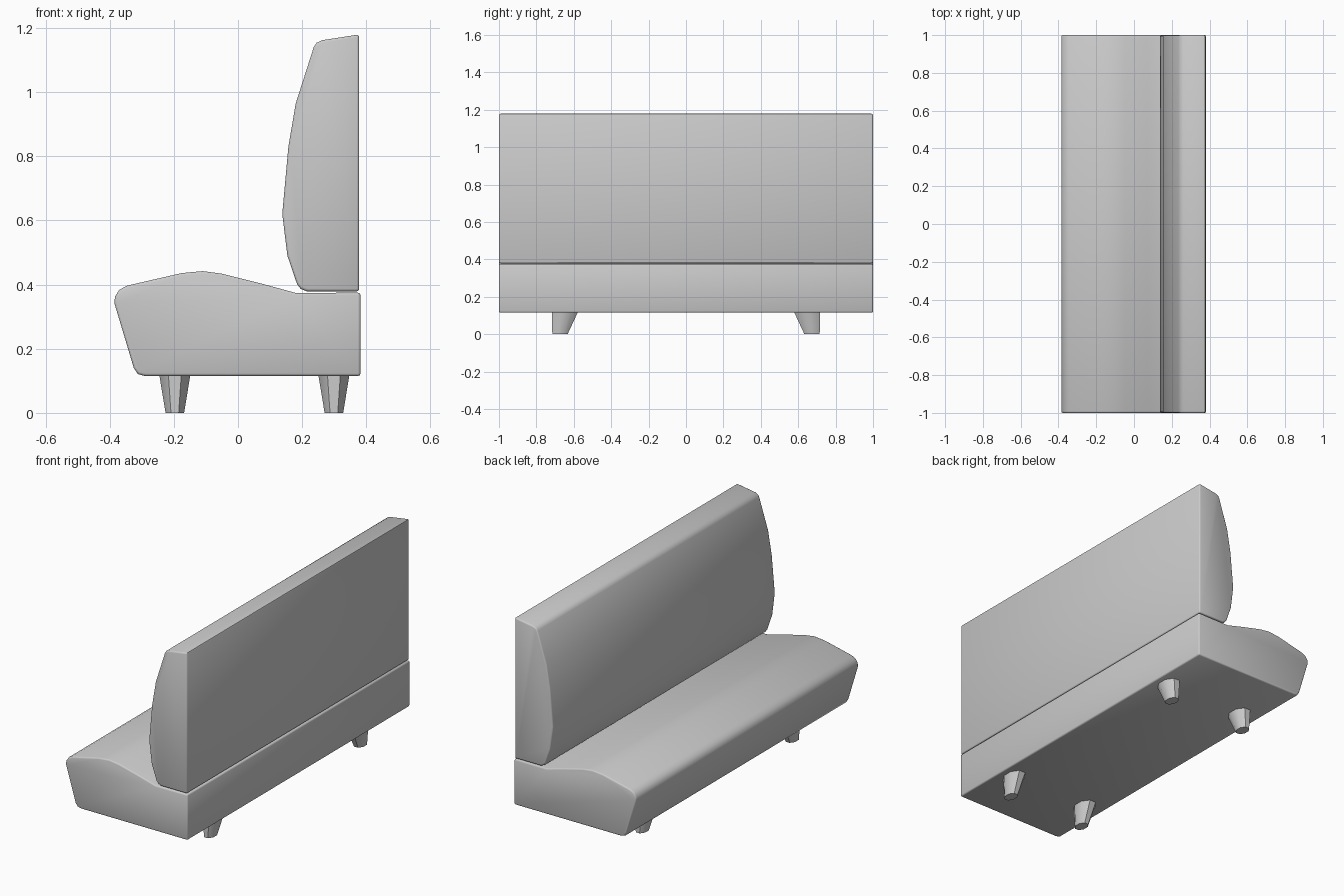
import bpy, bmesh, math

if "Cube" in bpy.data.objects:
    bpy.data.objects.remove(bpy.data.objects["Cube"])


def finish(obj, angle):
    bpy.ops.object.select_all(action='DESELECT')
    obj.select_set(True)
    bpy.context.view_layer.objects.active = obj
    bpy.ops.object.shade_smooth_by_angle(angle=math.radians(angle))


def make_object(name, bm):
    bmesh.ops.recalc_face_normals(bm, faces=bm.faces[:])
    mesh = bpy.data.meshes.new(name)
    bm.to_mesh(mesh)
    bm.free()
    obj = bpy.data.objects.new(name, mesh)
    bpy.context.collection.objects.link(obj)
    return obj


def cushion(name, profile):
    """Extrude an x-z side profile across the full width and soften its edges."""
    bm = bmesh.new()
    face = bm.faces.new([bm.verts.new((x, -1, z)) for x, z in profile])
    ext = bmesh.ops.extrude_face_region(bm, geom=[face], use_keep_orig=True)
    for v in ext["geom"]:
        if isinstance(v, bmesh.types.BMVert):
            v.co.y = 1
    bmesh.ops.recalc_face_normals(bm, faces=bm.faces[:])
    sharp = [e for e in bm.edges if e.calc_face_angle(0) > math.radians(50)]
    bmesh.ops.bevel(bm, geom=sharp, offset=0.008, segments=2, profile=0.5,
                    affect='EDGES', clamp_overlap=True)
    obj = make_object(name, bm)
    finish(obj, 50)
    return obj


def leg(name, x, side):
    """Tapered oval foot, with its outer side upright."""
    bm = bmesh.new()
    rings = []
    for z, cy, rx, ry in ((0, 0.674, 0.029, 0.041), (0.122, 0.646, 0.049, 0.07)):
        ring = []
        for i in range(8):
            a = math.radians(22.5 + 45 * i)
            k = 1 / math.cos(math.radians(22.5))
            ring.append(bm.verts.new((x + rx * k * math.cos(a),
                                      side * (cy + ry * k * math.sin(a)), z)))
        rings.append(ring)
    for i in range(8):
        j = (i + 1) % 8
        bm.faces.new((rings[0][i], rings[0][j], rings[1][j], rings[1][i]))
    for ring in rings:
        bm.faces.new(ring)
    finish(make_object(name, bm), 50)


# Seat cushion with a raised front roll
cushion("seat", [
    (-0.29, 0.115), (0.382, 0.115), (0.382, 0.375), (0.18, 0.374),
    (0.07, 0.404), (-0.05, 0.434), (-0.11, 0.442), (-0.175, 0.436),
    (-0.345, 0.397), (-0.37, 0.384), (-0.384, 0.362), (-0.385, 0.34),
    (-0.325, 0.14), (-0.312, 0.121)])

# Backrest with a bulging lumbar face
cushion("backrest", [
    (0.215, 0.379), (0.378, 0.379), (0.378, 1.18), (0.262, 1.162),
    (0.245, 1.154), (0.236, 1.14), (0.18, 0.965), (0.157, 0.83),
    (0.138, 0.62), (0.154, 0.49), (0.184, 0.402), (0.195, 0.387)])

# Four feet
for label, x in (("open_side", -0.197), ("backrest_side", 0.299)):
    for end, side in (("front", -1), ("rear", 1)):
        leg(f"{end}_{label}_leg", x, side)
